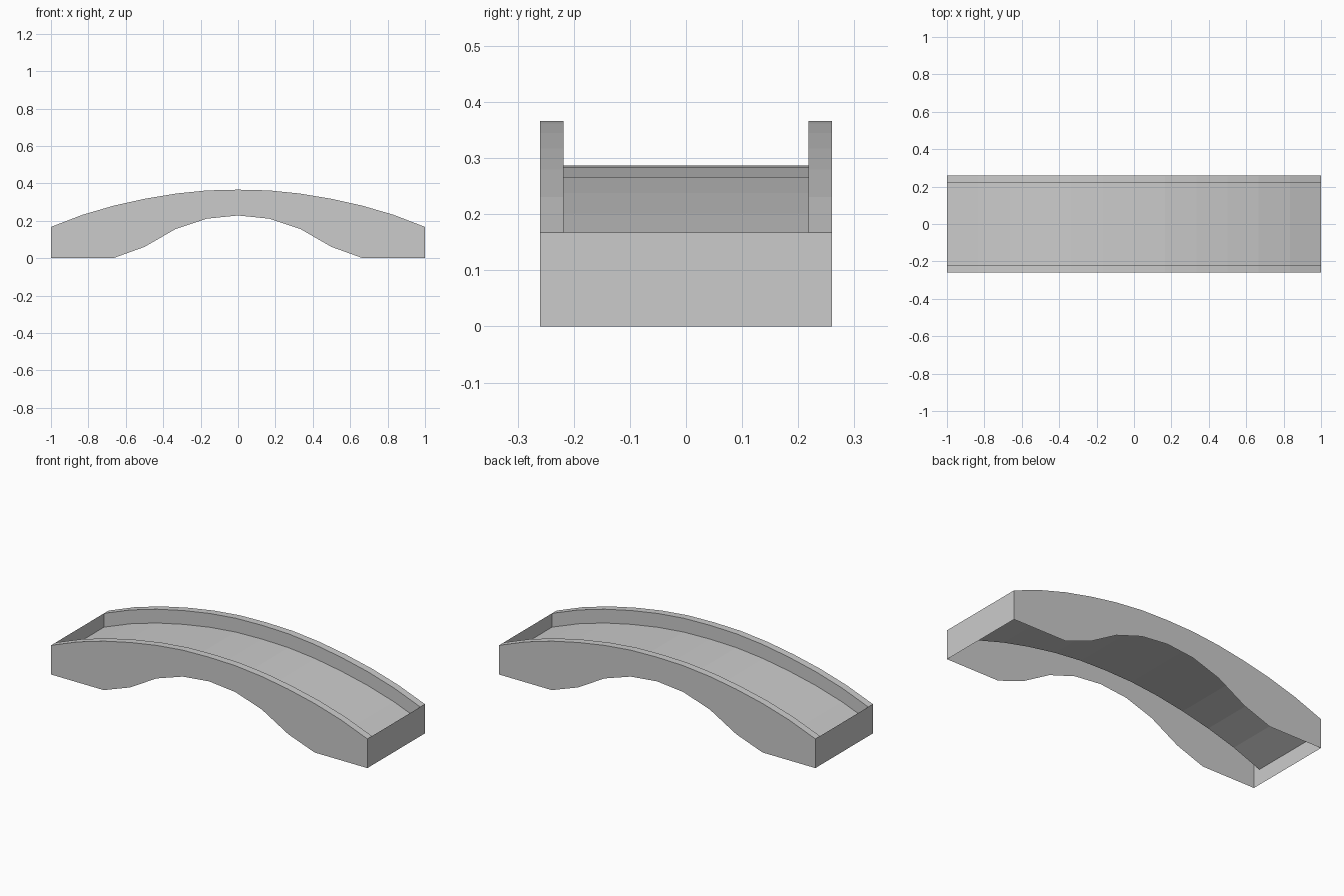
import bpy

cube = bpy.data.objects.get("Cube")
if cube:
    bpy.data.objects.remove(cube)

# Main dimensions
OUTER, INNER = 0.26, 0.218
DECK_DROP = 0.079
SEGMENTS = 12
RISE = [0.366, 0.362, 0.345, 0.317, 0.28, 0.231, 0.167]
ARCH = [0.228, 0.211, 0.156, 0.06, 0.0, 0.0, 0.0]

stone = bpy.data.materials.new("grey stone")
stone.use_nodes = True
stone.diffuse_color = (0.6, 0.6, 0.6, 1)
stone.node_tree.nodes["Principled BSDF"].inputs["Base Color"].default_value = stone.diffuse_color


def make_part(name, verts, faces, mirror_axis=None):
    mesh = bpy.data.meshes.new(name)
    mesh.from_pydata(verts, [], faces)
    mesh.materials.append(stone)
    part = bpy.data.objects.new(name, mesh)
    bpy.context.collection.objects.link(part)
    if mirror_axis is not None:
        mirror = part.modifiers.new("Mirror", "MIRROR")
        mirror.use_axis = [axis == mirror_axis for axis in range(3)]
        mirror.use_mirror_merge = False
    return part


def curve(y, heights, drop=0.0):
    """Symmetric line along x at depth y, from half a list of heights."""
    half = SEGMENTS // 2
    return [(i / half, y, heights[abs(i)] - drop) for i in range(-half, half + 1)]


def strip(name, first, second, mirror_axis=None):
    """Sheet of quads between two matching lines."""
    n = len(first)
    faces = [(i, i + 1, n + i + 1, n + i) for i in range(n - 1)]
    return make_part(name, first + second, faces, mirror_axis)


# Curved walkway, open underneath
strip("deck", curve(-INNER, RISE, DECK_DROP), curve(INNER, RISE, DECK_DROP))

# Arched side walls and the parapets along them
strip("side_walls", curve(-OUTER, ARCH), curve(-OUTER, RISE), 1)
strip("parapet_tops", curve(-OUTER, RISE), curve(-INNER, RISE), 1)
strip("parapet_inner_faces", curve(-INNER, RISE), curve(-INNER, RISE, DECK_DROP), 1)

# Upright panels closing both ends
top = RISE[-1]
make_part("end_panels",
          [(1, -OUTER, 0), (1, OUTER, 0), (1, OUTER, top), (1, -OUTER, top)],
          [(0, 1, 2, 3)], 0)
